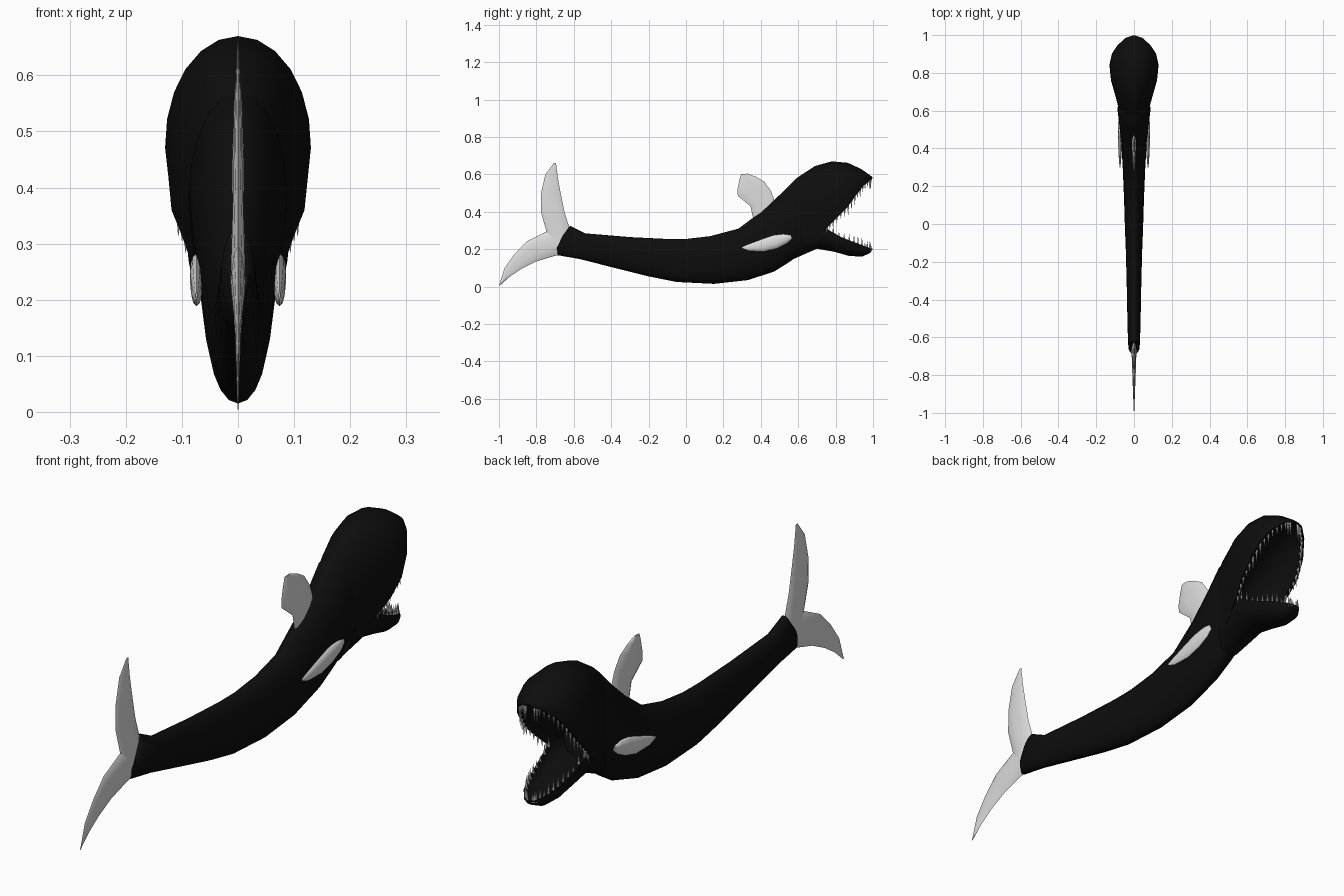
import bpy, bmesh, math, random
from mathutils import Vector, Matrix

if "Cube" in bpy.data.objects:
    bpy.data.objects.remove(bpy.data.objects["Cube"])

random.seed(4)


def material(name, rgb):
    m = bpy.data.materials.new(name)
    m.diffuse_color = (*rgb, 1)
    m.use_nodes = True
    m.node_tree.nodes["Principled BSDF"].inputs["Base Color"].default_value = m.diffuse_color
    return m


BLACK = material("skin_black", (0.004, 0.004, 0.004))
PALE = material("fin_pale_grey", (0.72, 0.72, 0.72))
TOOTH = material("tooth_white", (0.75, 0.75, 0.73))


def finish(bm, name, mat, angle=50):
    bmesh.ops.recalc_face_normals(bm, faces=bm.faces)
    me = bpy.data.meshes.new(name)
    bm.to_mesh(me)
    bm.free()
    me.materials.append(mat)
    me.shade_smooth()
    me.set_sharp_from_angle(angle=math.radians(angle))
    ob = bpy.data.objects.new(name, me)
    bpy.context.collection.objects.link(ob)
    return ob


def loft(name, rings, mat, angle=50):
    """Skin a list of closed rings and cap both ends."""
    bm = bmesh.new()
    vs = [[bm.verts.new(p) for p in r] for r in rings]
    n = len(vs[0])
    for a, b in zip(vs, vs[1:]):
        for i in range(n):
            j = (i + 1) % n
            bm.faces.new((a[i], a[j], b[j], b[i]))
    bm.faces.new(vs[0])
    bm.faces.new(vs[-1])
    return finish(bm, name, mat, angle)


def at(a, b, s, x):
    """Point s of the way from side-profile point a to b, offset by x."""
    return Vector((x, a[0] + (b[0] - a[0]) * s, a[1] + (b[1] - a[1]) * s))


def oval(a, b, w, n=20, x0=0):
    return [at(a, b, 0.5 - 0.5 * math.cos(t), x0 + w * math.sin(t))
            for t in (2 * math.pi * i / n for i in range(n))]


def jaw_ring(crown, lip, w, depth=0.4, n=14):
    """Outer arch from lip to lip, returning along a hollow mouth side."""
    t0 = 0.3
    pts = []
    for i in range(n + 1):
        t = -t0 + (math.pi + 2 * t0) * i / n
        s = (math.sin(t) + math.sin(t0)) / (1 + math.sin(t0))
        pts.append(at(lip, crown, s, w * math.cos(t)))
    for i in range(9):
        t = math.pi * i / 8
        pts.append(at(lip, crown, depth * math.sin(t), -0.84 * w * math.cos(t)))
    return pts


# Body: upper point, lower point, half width
body = [((-.655, .28), (-.695, .20), .018), ((-.62, .325), (-.685, .168), .03),
        ((-.54, .285), (-.57, .148), .034), ((-.30, .265), (-.40, .105), .038),
        ((-.10, .255), (-.20, .055), .043), ((0, .255), (-.05, .025), .048),
        ((.13, .27), (.15, .015), .053), ((.28, .31), (.33, .035), .060),
        ((.40, .40), (.47, .08), .068), ((.50, .49), (.55, .13), .078),
        ((.58, .57), (.64, .195), .088), ((.63, .57), (.70, .24), .075)]
loft("body", [oval(*r) for r in body], BLACK)

# Jaws: crown or chin point, lip point, half width
upper = [((.50, .48), (.66, .24), .078), ((.59, .58), (.75, .31), .103),
         ((.69, .645), (.80, .36), .124), ((.78, .67), (.86, .42), .130),
         ((.865, .662), (.91, .49), .117), ((.935, .63), (.95, .54), .087),
         ((.985, .595), (.985, .57), .045), ((.997, .585), (.995, .575), .015)]
lower = [((.58, .15), (.64, .33), .075), ((.70, .203), (.75, .31), .090),
         ((.79, .187), (.83, .265), .083), ((.87, .165), (.90, .237), .072),
         ((.94, .16), (.955, .217), .053), ((.985, .18), (.988, .204), .026),
         ((.996, .197), (.996, .203), .01)]
loft("upper_head", [jaw_ring(*r) for r in upper], BLACK)
loft("lower_jaw", [jaw_ring(*r) for r in lower], BLACK)


# Teeth: thin cones following each lip
def teeth(name, jaw, count, length, up):
    bm = bmesh.new()
    lips = [Vector((r[2] * 0.88, *r[1])) for r in jaw[1:]]
    for i in range(count):
        u = (i + 0.4) / count * (len(lips) - 1)
        k = int(u)
        p = lips[k].lerp(lips[k + 1], u - k)
        h = length * random.uniform(0.65, 1.25)
        for side in (-1, 1):
            rot = Matrix.Rotation(0 if up else math.pi, 4, 'X')
            pos = Vector((side * p.x, p.y - 0.006, p.z + (1 if up else -1) * (h / 2 - 0.01)))
            bmesh.ops.create_cone(bm, cap_ends=True, segments=6, radius1=0.006, radius2=0.0005,
                                  depth=h, matrix=Matrix.Translation(pos) @ rot)
    finish(bm, name, TOOTH)


teeth("upper_teeth", upper, 17, 0.055, False)
teeth("lower_teeth", lower, 13, 0.045, True)

# Eyes: flattened domes on the sides of the head
for side, tag in ((-1, "left"), (1, "right")):
    bm = bmesh.new()
    normal = Vector((side * 0.86, 0.12, 0.5))
    m = (Matrix.Translation((side * 0.088, 0.865, 0.576))
         @ normal.to_track_quat('Z', 'Y').to_matrix().to_4x4()
         @ Matrix.Diagonal((0.04, 0.04, 0.017, 1)))
    bmesh.ops.create_uvsphere(bm, u_segments=20, v_segments=10, radius=1, matrix=m)
    finish(bm, "eye_" + tag, BLACK)


# Fins: front edge point, back edge point, half thickness
def fin(name, sections, x0=0):
    loft(name, [oval(a, b, t, 10, x0) for a, b, t in sections], PALE, 70)


fin("dorsal_fin", [((.50, .43), (.36, .36), .012), ((.475, .455), (.345, .43), .011),
                   ((.455, .51), (.277, .485), .009), ((.42, .56), (.275, .52), .008),
                   ((.375, .587), (.285, .57), .006), ((.33, .604), (.295, .602), .003)])
fin("tail_upper_lobe", [((-.62, .22), (-.735, .23), .014), ((-.625, .32), (-.745, .29), .012),
                        ((-.65, .40), (-.776, .40), .009), ((-.67, .50), (-.775, .50), .007),
                        ((-.685, .58), (-.752, .60), .004), ((-.695, .66), (-.707, .66), .001)])
fin("tail_lower_lobe", [((-.64, .29), (-.64, .175), .014), ((-.745, .295), (-.70, .165), .012),
                        ((-.85, .243), (-.80, .135), .008), ((-.917, .174), (-.88, .095), .005),
                        ((-.97, .10), (-.94, .055), .003), ((-1, .004), (-.993, .008), .001)])

# Side fins: flat teardrops lying against the flanks
for side, tag in ((-1, "left"), (1, "right")):
    fin("side_fin_" + tag, [((.298, .212), (.300, .204), .002), ((.33, .226), (.34, .190), .006),
                            ((.40, .252), (.42, .188), .010), ((.465, .274), (.49, .207), .012),
                            ((.52, .282), (.54, .232), .011), ((.558, .278), (.566, .256), .005)],
        side * 0.074)
